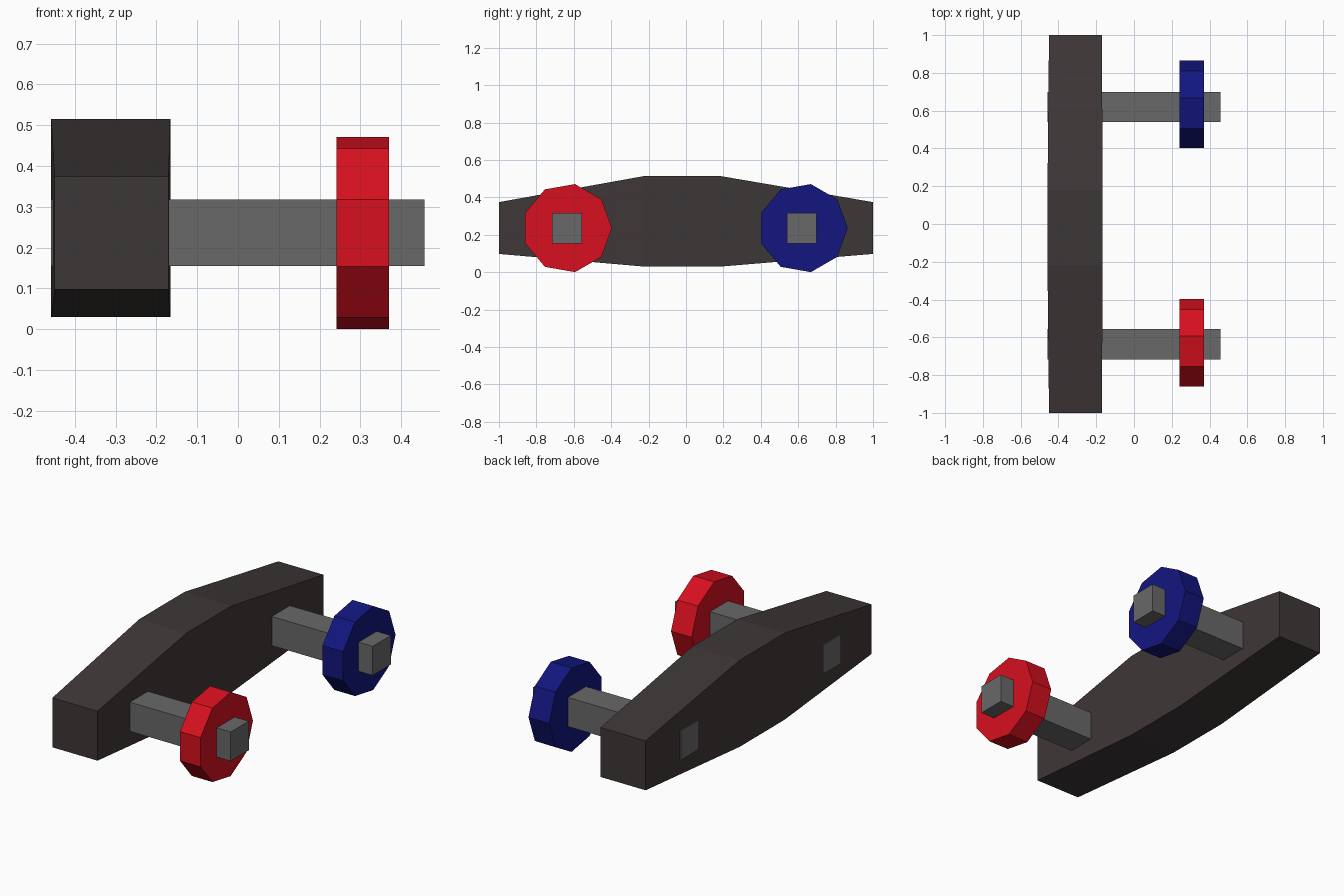
import bpy, bmesh, math
from mathutils import Matrix

if "Cube" in bpy.data.objects:
    bpy.data.objects.remove(bpy.data.objects["Cube"])


def material(name, rgb):
    m = bpy.data.materials.new(name)
    m.diffuse_color = (*rgb, 1)
    m.use_nodes = True
    m.node_tree.nodes["Principled BSDF"].inputs["Base Color"].default_value = m.diffuse_color
    return m


def finish(bm, name, mat):
    bmesh.ops.recalc_face_normals(bm, faces=bm.faces)
    me = bpy.data.meshes.new(name)
    bm.to_mesh(me)
    bm.free()
    me.materials.append(mat)
    ob = bpy.data.objects.new(name, me)
    bpy.context.collection.objects.link(ob)
    return ob


def box(name, lo, hi, mat):
    bm = bmesh.new()
    bmesh.ops.create_cube(bm, size=1)
    for v in bm.verts:
        v.co = [l + (c + 0.5) * (h - l) for c, l, h in zip(v.co, lo, hi)]
    return finish(bm, name, mat)


dark = material("dark_bar", (0.048, 0.039, 0.038))
grey = material("axle_grey", (0.14, 0.14, 0.14))
red = material("wheel_red", (0.68, 0.005, 0.013))
blue = material("wheel_blue", (0.006, 0.008, 0.21))

# Long bar: rectangular sections along y, swelling in the middle
bm = bmesh.new()
rings = []
for y, x0, x1, z0, z1 in [(-1, -0.45, -0.17, 0.098, 0.375),
                          (-0.22, -0.458, -0.166, 0.03, 0.515),
                          (0.18, -0.458, -0.166, 0.03, 0.515),
                          (1, -0.45, -0.17, 0.098, 0.375)]:
    rings.append([bm.verts.new((x, y, z)) for x, z in
                  ((x0, z0), (x1, z0), (x1, z1), (x0, z1))])
for a, b in zip(rings, rings[1:]):
    for i in range(4):
        j = (i + 1) % 4
        bm.faces.new((a[i], a[j], b[j], b[i]))
bm.faces.new(rings[0])
bm.faces.new(rings[-1])
finish(bm, "long_bar", dark)

# Square axles with nine-sided wheels
for side, axle_y, wheel_y, mat in (("front", -0.637, -0.635, red),
                                   ("back", 0.619, 0.626, blue)):
    box(side + "_axle", (-0.459, axle_y - 0.08, 0.155),
        (0.457, axle_y + 0.08, 0.318), grey)
    bm = bmesh.new()
    bmesh.ops.create_cone(bm, cap_ends=True, segments=9,
                          radius1=0.239, radius2=0.239, depth=0.128)
    # Turn the disc onto the x axis with one corner pointing to +y
    for v in bm.verts:
        a = math.atan2(v.co.y, v.co.x)
        v.co = (v.co.z, v.co.x, v.co.y)
    start = math.atan2(bm.verts[:][0].co.z, bm.verts[:][0].co.y)
    bm.transform(Matrix.Translation((0.306, wheel_y, 0.236))
                 @ Matrix.Rotation(-start, 4, 'X'))
    finish(bm, side + "_wheel", mat)
